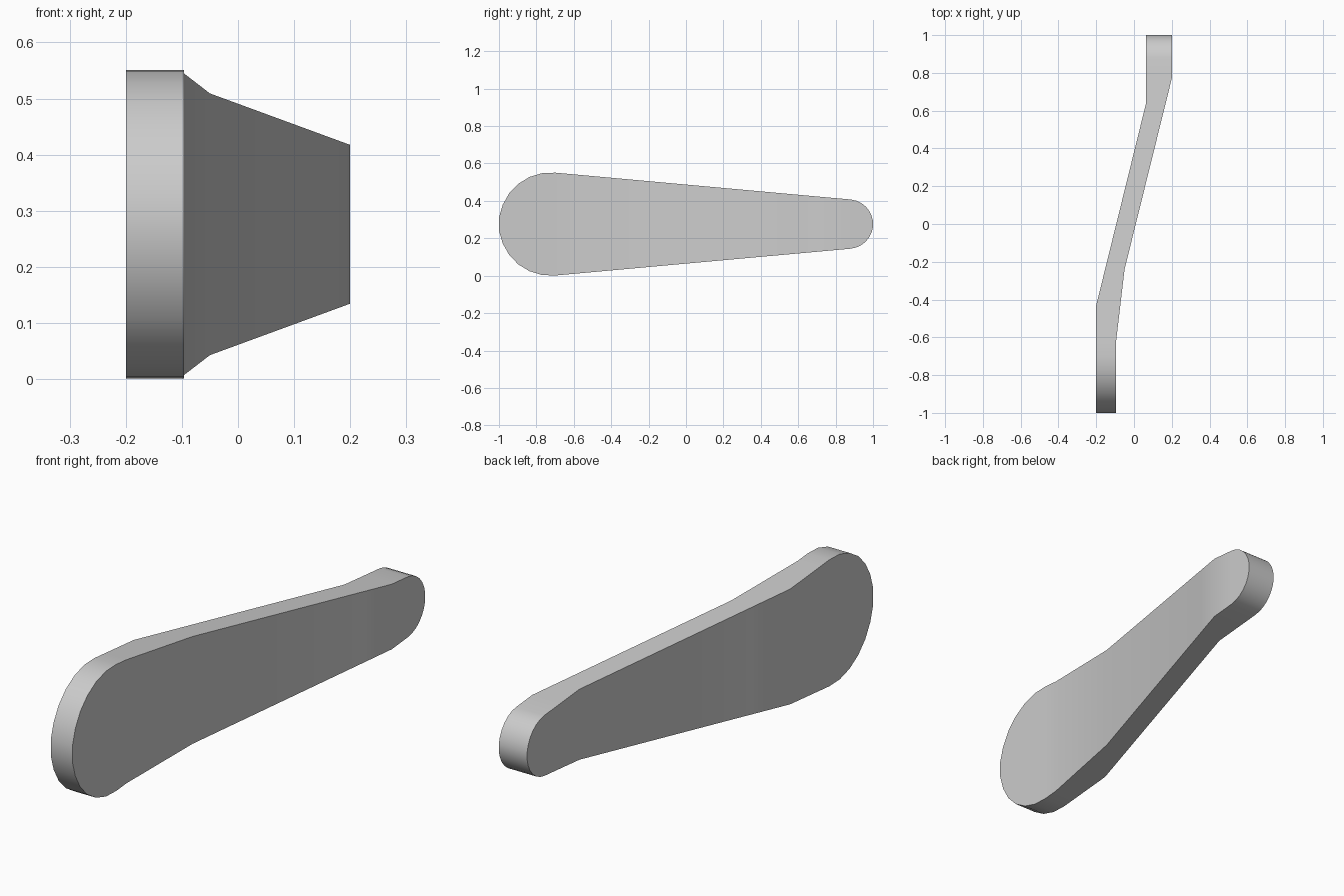
import bpy, bmesh, math

cube = bpy.data.objects.get("Cube")
if cube:
    bpy.data.objects.remove(cube, do_unlink=True)

# Side outline: two round ends joined by tangent lines
BIG_R, SMALL_R, MID_Z, STEPS = 0.276, 0.132, 0.276, 7
BIG_Y, SMALL_Y = BIG_R - 1, 1 - SMALL_R
TILT = math.asin((BIG_R - SMALL_R) / (SMALL_Y - BIG_Y))

# Plan outline: (y, x) bends of the two broad faces
RIGHT_FACE = [(-1, -0.2), (-0.43, -0.2), (0.64, 0.064), (1, 0.064)]
LEFT_FACE = [(-1, -0.096), (-0.63, -0.096), (-0.24, -0.05), (0.77, 0.2), (1, 0.2)]


def x_at(path, y):
    for (y0, x0), (y1, x1) in zip(path, path[1:]):
        if y <= y1:
            return x0 + (x1 - x0) * (y - y0) / (y1 - y0)
    return path[-1][1]


def round_end(centre, radius, sweep, side):
    """Stations (y, half height) from the blunt tip to the tangent point."""
    points = []
    for i in range(STEPS):
        a = sweep * (i + 0.5) / (STEPS - 0.5)
        y = side if i == 0 else centre + side * radius * math.cos(a)
        points.append((y, radius * math.sin(a)))
    return points


stations = round_end(BIG_Y, BIG_R, math.pi / 2 + TILT, -1)
stations += round_end(SMALL_Y, SMALL_R, math.pi / 2 - TILT, 1)
for y, _ in RIGHT_FACE[1:-1] + LEFT_FACE[1:-1]:
    stations.append((y, (BIG_R - (y - BIG_Y) * math.sin(TILT)) / math.cos(TILT)))
stations.sort()

# Loft one rectangular section per station
bm = bmesh.new()
rings = []
for y, h in stations:
    xr, xl = x_at(RIGHT_FACE, y), x_at(LEFT_FACE, y)
    corners = [(xr, -h), (xl, -h), (xl, h), (xr, h)]
    rings.append([bm.verts.new((x, y, MID_Z + z)) for x, z in corners])
for a, b in zip(rings, rings[1:]):
    for i in range(4):
        j = (i + 1) % 4
        bm.faces.new((a[i], a[j], b[j], b[i]))
bm.faces.new(rings[0])
bm.faces.new(rings[-1])
bmesh.ops.recalc_face_normals(bm, faces=bm.faces)
mesh = bpy.data.meshes.new("crank_arm")
bm.to_mesh(mesh)
bm.free()

arm = bpy.data.objects.new("crank_arm", mesh)
bpy.context.collection.objects.link(arm)

# Plain grey
grey = bpy.data.materials.new("light_grey")
grey.use_nodes = True
colour = (0.6, 0.6, 0.6, 1)
grey.diffuse_color = colour
grey.node_tree.nodes["Principled BSDF"].inputs["Base Color"].default_value = colour
mesh.materials.append(grey)

# Smooth rim and soft bends, crisp edges
bpy.ops.object.select_all(action="DESELECT")
arm.select_set(True)
bpy.context.view_layer.objects.active = arm
bpy.ops.object.shade_smooth_by_angle(angle=math.radians(30))
